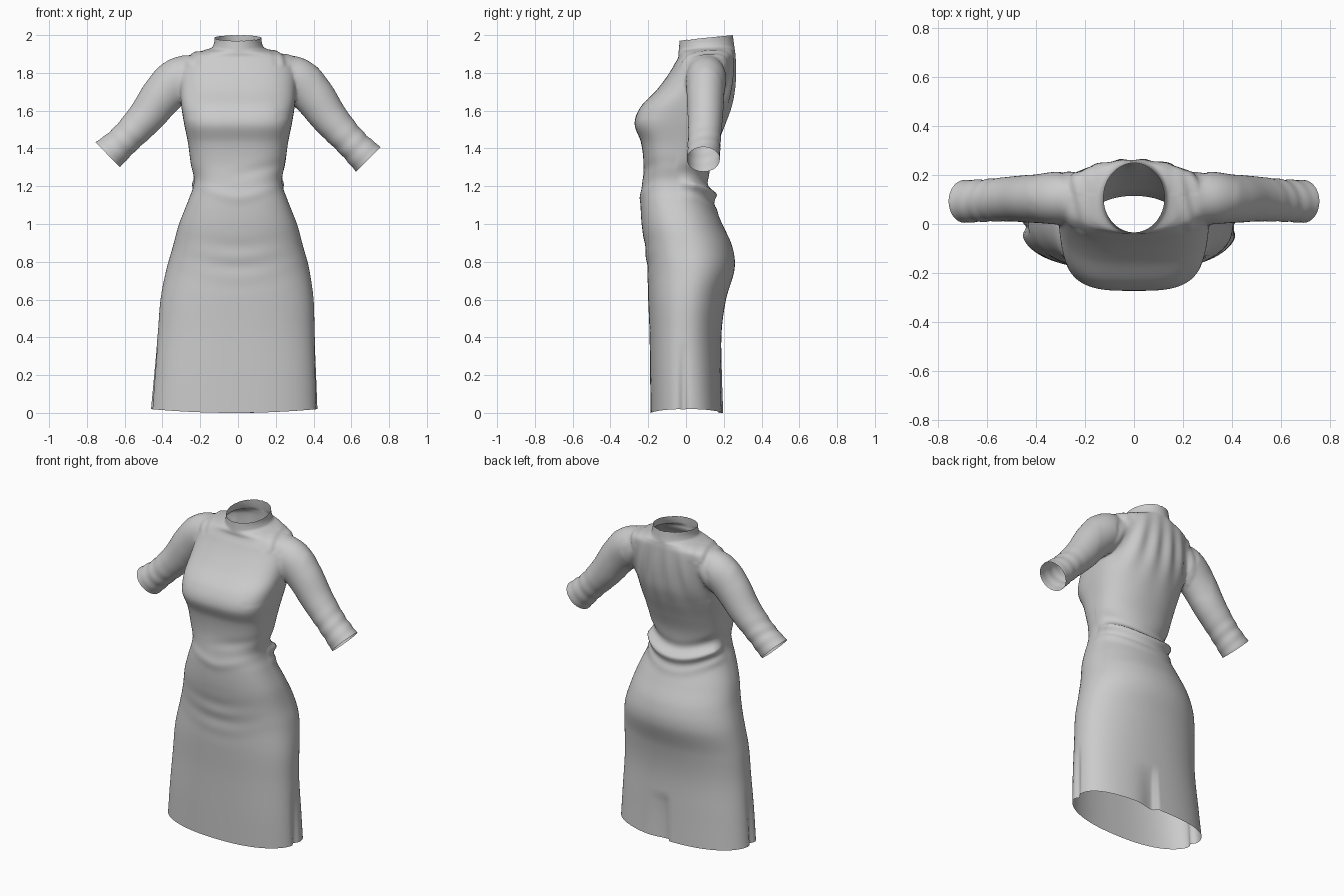
import bpy, bmesh, math
from mathutils import Vector

if "Cube" in bpy.data.objects:
    bpy.data.objects.remove(bpy.data.objects["Cube"])


def spline(rows, steps):
    """Catmull-Rom through rows of numbers."""
    out = []
    for i in range(len(rows) - 1):
        a, b, c, d = (rows[max(0, min(len(rows) - 1, i + k))] for k in (-1, 0, 1, 2))
        for s in range(steps):
            t = s / steps
            out.append([0.5 * (2 * q + (r - p) * t + (2 * p - 5 * q + 4 * r - u) * t * t
                               + (3 * q - p - 3 * r + u) * t ** 3)
                        for p, q, r, u in zip(a, b, c, d)])
    return out + [list(rows[-1])]


def gauss(v, width):
    return math.exp(-(v / width) ** 2)


def loft(name, rings):
    """Closed solid from rings; returns object and the two cap planes."""
    bm = bmesh.new()
    loops = [[bm.verts.new(p) for p in r] for r in rings]
    n = len(loops[0])
    for a, b in zip(loops, loops[1:]):
        for j in range(n):
            k = (j + 1) % n
            bm.faces.new((a[j], a[k], b[k], b[j]))
    caps = [bm.faces.new(loops[0][::-1]), bm.faces.new(loops[-1])]
    bmesh.ops.recalc_face_normals(bm, faces=bm.faces)
    planes = [(f.calc_center_median().copy(), f.normal.copy()) for f in caps]
    me = bpy.data.meshes.new(name)
    bm.to_mesh(me)
    bm.free()
    ob = bpy.data.objects.new(name, me)
    bpy.context.collection.objects.link(ob)
    return ob, planes


# Dress body: z, half width, front y, back y, front squareness
BODY = [
    (0.00, .442, -.187, .197, 2.5), (0.20, .430, -.190, .190, 2.5),
    (0.42, .415, -.193, .188, 2.4), (0.60, .405, -.200, .212, 2.35),
    (0.76, .378, -.205, .257, 2.35), (0.88, .345, -.217, .245, 2.4),
    (1.00, .312, -.235, .192, 2.4), (1.12, .265, -.240, .138, 2.5),
    (1.22, .232, -.232, .122, 2.6), (1.32, .250, -.225, .132, 2.8),
    (1.43, .265, -.238, .170, 3.1), (1.53, .285, -.272, .210, 3.3),
    (1.62, .300, -.240, .240, 3.2), (1.71, .308, -.155, .255, 2.9),
    (1.80, .308, -.088, .262, 2.6), (1.88, .290, -.045, .262, 2.4),
    (1.917, .215, -.040, .259, 2.2), (1.938, .145, -.038, .256, 2.0),
    (1.965, .128, -.036, .252, 2.0), (2.00, .124, -.034, .248, 2.0)]
N = 128
rings = []
for z, w, yf, yb, e in spline(BODY, 8):
    cy, d = (yf + yb) / 2, (yb - yf) / 2
    ring = []
    for j in range(N):
        t = 2 * math.pi * j / N
        c, s = math.cos(t), math.sin(t)
        ex = e if s < 0 else 2 + (e - 2) * (0.2 + 0.6 * max(0, 1 - z / .8))
        r = (abs(c) ** ex + abs(s) ** ex) ** (-1 / ex)
        y = cy + d * r * s
        tilt = 0.1 * max(0, (z - 1.85) / 0.15) * (y - .248)   # collar lower in front
        ring.append((w * r * c, y, z + tilt))
    rings.append(ring)
dress, openings = loft("dress", rings)

# Sleeves: x, y, z, radius in the arm plane, radius in depth
SLEEVE = [(.19, .11, 1.80, .085, .085), (.30, .107, 1.773, .118, .108),
          (.395, .103, 1.682, .112, .100), (.49, .102, 1.555, .096, .092),
          (.60, .096, 1.432, .084, .086), (.69, .092, 1.342, .092, .087)]
for side in (-1, 1):
    pts = spline(SLEEVE, 10)
    rings = []
    for i, (x, y, z, ra, rd) in enumerate(pts):
        p, q = pts[max(0, i - 1)], pts[min(len(pts) - 1, i + 1)]
        up = Vector((p[2] - q[2], 0, q[0] - p[0])).normalized()
        t = i / (len(pts) - 1)
        lift = 0.025 * t * t * (side < 0)
        ring = []
        for j in range(48):
            a = 2 * math.pi * j / 48
            ripple = 1 + 0.025 * math.sin(t * 65 + 1.5 * math.sin(a)) * gauss(t - .82, .12)
            v = Vector((x, y, z + lift))
            if i < len(pts) - 1:
                v += up * ra * ripple * math.cos(a)
                v.y += rd * ripple * math.sin(a)
            else:              # plain flat cuff edge
                v += up * ra * math.cos(a)
                v.y += rd * math.sin(a)
            ring.append((side * v.x, v.y, v.z))
        rings.append(ring)
    sleeve, planes = loft("sleeve_helper", rings)
    openings.append(planes[1])
    mod = dress.modifiers.new("join_sleeve", 'BOOLEAN')
    mod.operation, mod.solver, mod.object = 'UNION', 'EXACT', sleeve
    bpy.context.view_layer.objects.active = dress
    bpy.ops.object.modifier_apply(modifier=mod.name)
    bpy.data.objects.remove(sleeve)

# Open the hem, neck and cuffs
bm = bmesh.new()
bm.from_mesh(dress.data)
holes = [f for f in bm.faces if any(
    all(abs((v.co - c).dot(n)) < .002 and (v.co - c).length < .5 for v in f.verts)
    for c, n in openings)]
bmesh.ops.delete(bm, geom=holes, context='FACES')
bmesh.ops.remove_doubles(bm, verts=bm.verts, dist=.004)

# Soften the armhole seams
seam = [v for v in bm.verts if .2 < abs(v.co.x) < .42 and 1.56 < v.co.z < 1.95]
for _ in range(8):
    bmesh.ops.smooth_vert(bm, verts=seam, factor=.5,
                          use_axis_x=True, use_axis_y=True, use_axis_z=True)
bm.normal_update()

# Cloth folds, side creases and back vent
for v in bm.verts:
    x, y, z = v.co
    n = v.normal.copy()
    off = 0
    if abs(x) < .3 and 1.0 < z < 1.5:
        if y > -.05:       # gathered fold across the back waist
            line = z - (1.15 + 1.2 * x * x)
            fade = min(1, (y + .05) / .08)
            off += fade * (.034 * gauss(line, .032) - .008 * gauss(line - .065, .03)
                           + .008 * gauss(line + .075, .025))
        else:              # slack folds at the front waist
            off += .006 * gauss(z - 1.11 - .4 * math.hypot(x, .08), .03) * gauss(x, .22)
            off -= .005 * gauss(z - 1.26 - .25 * x, .03) * gauss(x - .12, .15)
    if y < -.1 and .6 < z < 1.0:
        off += .003 * math.sin(z * 55 - 40 * x * x) * gauss(x, .18) * gauss(z - .8, .12)
    if y > .12 and abs(x) < .3 and 1.3 < z < 1.93:   # drapes down the upper back
        fan = x / (.55 + .45 * (1.93 - z) / .6)
        off += .006 * math.cos(fan * 42 + 2 * z) * gauss(z - 1.72, .15)
    if 1.84 < z < 1.93 and .16 < abs(x) < .32:       # gathers on the shoulders
        off += .004 * math.sin(x * 90 + y * 25) * gauss(abs(x) - .24, .05)
    if z < .36:
        fall = 1 - z / .36
        if abs(x) > .36:
            off -= .022 * fall ** .7 * gauss(y + .015, .022)
        if y > .1 and z < .28:
            off -= .025 * (1 - z / .28) ** .5 * gauss(x - .03, .08) * (x > .001)
    v.co += n * off
    low = max(0, 1 - z / .8)
    v.co.x -= .02 * low
    v.co.z += .02 * low ** 3 * (x / .44) ** 2
bm.to_mesh(dress.data)
bm.free()

bpy.context.view_layer.objects.active = dress
dress.select_set(True)
bpy.ops.object.shade_smooth_by_angle(angle=math.radians(60))
